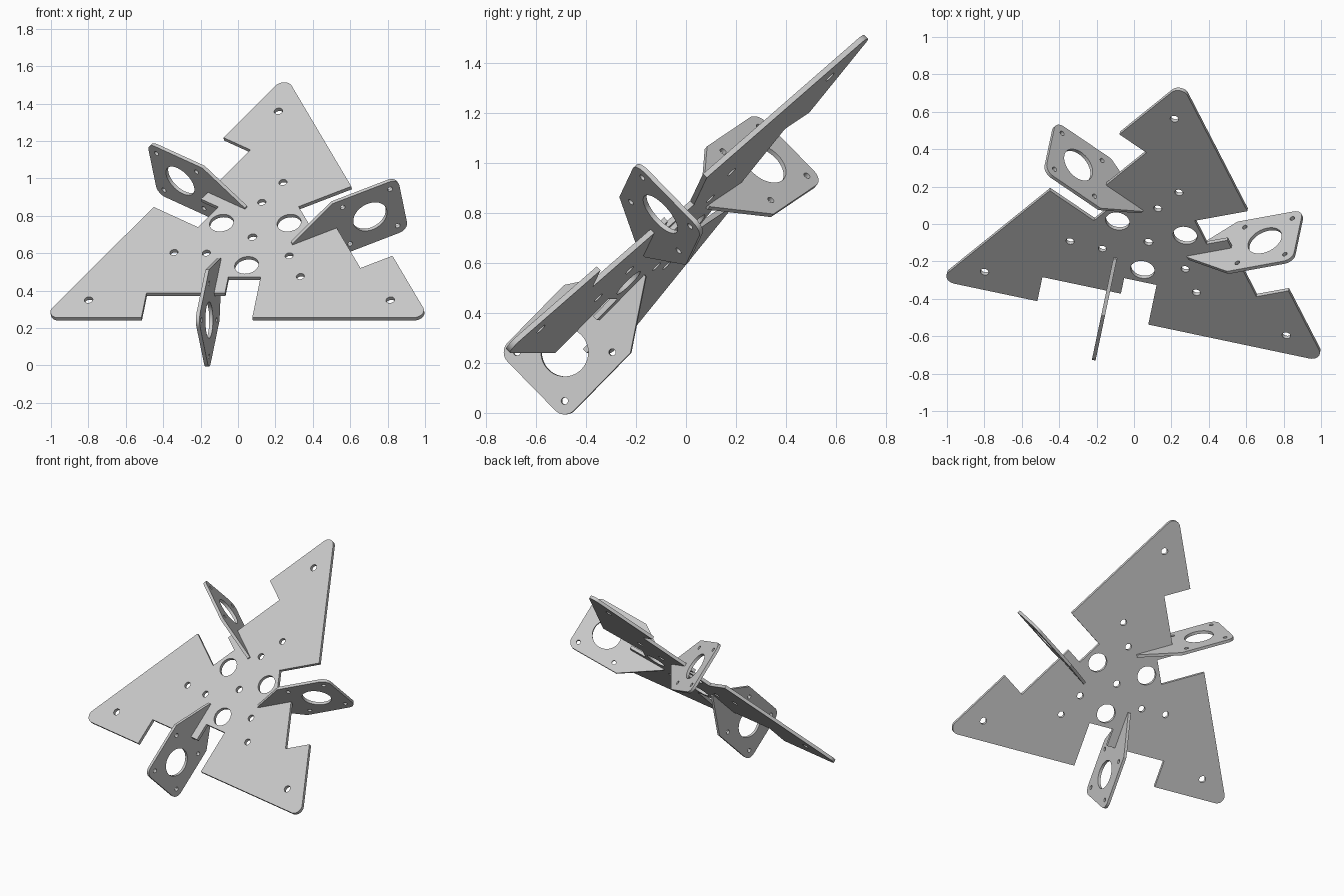
import bpy, math
from mathutils import Matrix, Vector

if "Cube" in bpy.data.objects:
    bpy.data.objects.remove(bpy.data.objects["Cube"])

PLATE_T, BRACKET_T = 0.022, 0.02

metal = bpy.data.materials.new("light_grey")
metal.diffuse_color = (0.6, 0.6, 0.6, 1)
metal.use_nodes = True
metal.node_tree.nodes["Principled BSDF"].inputs["Base Color"].default_value = metal.diffuse_color

# Tilted frame shared by all parts
frame = (Matrix.Translation((0.077, -0.097, 0.687))
         @ Matrix.Rotation(math.radians(-11.9), 4, 'Z')
         @ Matrix.Rotation(math.radians(45), 4, 'X'))


def arc(cx, cy, r, start, end, n):
    return [(cx + r * math.cos(math.radians(start + (end - start) * i / n)),
             cy + r * math.sin(math.radians(start + (end - start) * i / n)))
            for i in range(n + 1)]


def hole(cx, cy, r, n=32):
    return arc(cx, cy, r, 0, 360, n)[:-1]


def spin(points, deg):
    m = Matrix.Rotation(math.radians(deg), 2)
    return [tuple(m @ Vector(p)) for p in points]


def sheet(name, loops, thickness, matrix):
    """Flat sheet cut from an outline and its holes."""
    curve = bpy.data.curves.new(name, 'CURVE')
    curve.dimensions = '2D'
    curve.fill_mode = 'BOTH'
    curve.extrude = thickness / 2
    for loop in loops:
        s = curve.splines.new('POLY')
        s.points.add(len(loop) - 1)
        for p, (x, y) in zip(s.points, loop):
            p.co = (x, y, 0, 1)
        s.use_cyclic_u = True
    ob = bpy.data.objects.new(name, curve)
    bpy.context.collection.objects.link(ob)
    ob.matrix_world = matrix
    bpy.ops.object.select_all(action='DESELECT')
    ob.select_set(True)
    bpy.context.view_layer.objects.active = ob
    bpy.ops.object.convert(target='MESH')
    ob = bpy.context.view_layer.objects.active
    ob.data.materials.clear()
    ob.data.materials.append(metal)
    bpy.ops.object.shade_smooth_by_angle(angle=math.radians(30))


# Base plate: one rounded tip and one notched side, repeated three times
tip = arc(-1.12 * math.cos(math.radians(30)), -0.56, 0.05, 150, 270, 10)
side = tip + [(-0.516, -0.61), (-0.516, -0.424), (-0.087, -0.424),
              (-0.087, -0.304), (0.09, -0.304), (0.09, -0.61)]
outline, holes = [], [hole(0, 0, 0.024)]
for k in range(3):
    outline += spin(side, 120 * k)
    for x, y, r in [(0, -0.213, 0.065), (0.012, 0.263, 0.022),
                    (0.105, 0.414, 0.022), (0, 0.952, 0.023)]:
        holes.append(spin(hole(x, y, r), 120 * k))
sheet("base_plate", [outline] + holes, PLATE_T,
      frame @ Matrix.Translation((0, 0, -PLATE_T / 2)))

# Motor brackets: upright sheets crossing the plate beside each notch
C, H, R = -0.617, 0.138, 0.054
bracket = (arc(C - H, H, R, 90, 180, 8) + arc(C - H, -H, R, 180, 270, 8)
           + [(-0.428, -H - R), (-0.168, -0.02), (-0.168, 0.02), (-0.428, H + R)])
bolts = [hole(C + sx * H, sy * H, 0.014, 20) for sx in (-1, 1) for sy in (-1, 1)]
upright = Matrix(((0, 0, 1, -0.156), (1, 0, 0, 0), (0, 1, 0, -PLATE_T / 2), (0, 0, 0, 1)))
for k in range(3):
    sheet(f"motor_bracket_{k + 1}", [bracket, hole(C, 0, 0.097, 40)] + bolts, BRACKET_T,
          frame @ Matrix.Rotation(math.radians(120 * k), 4, 'Z') @ upright)
